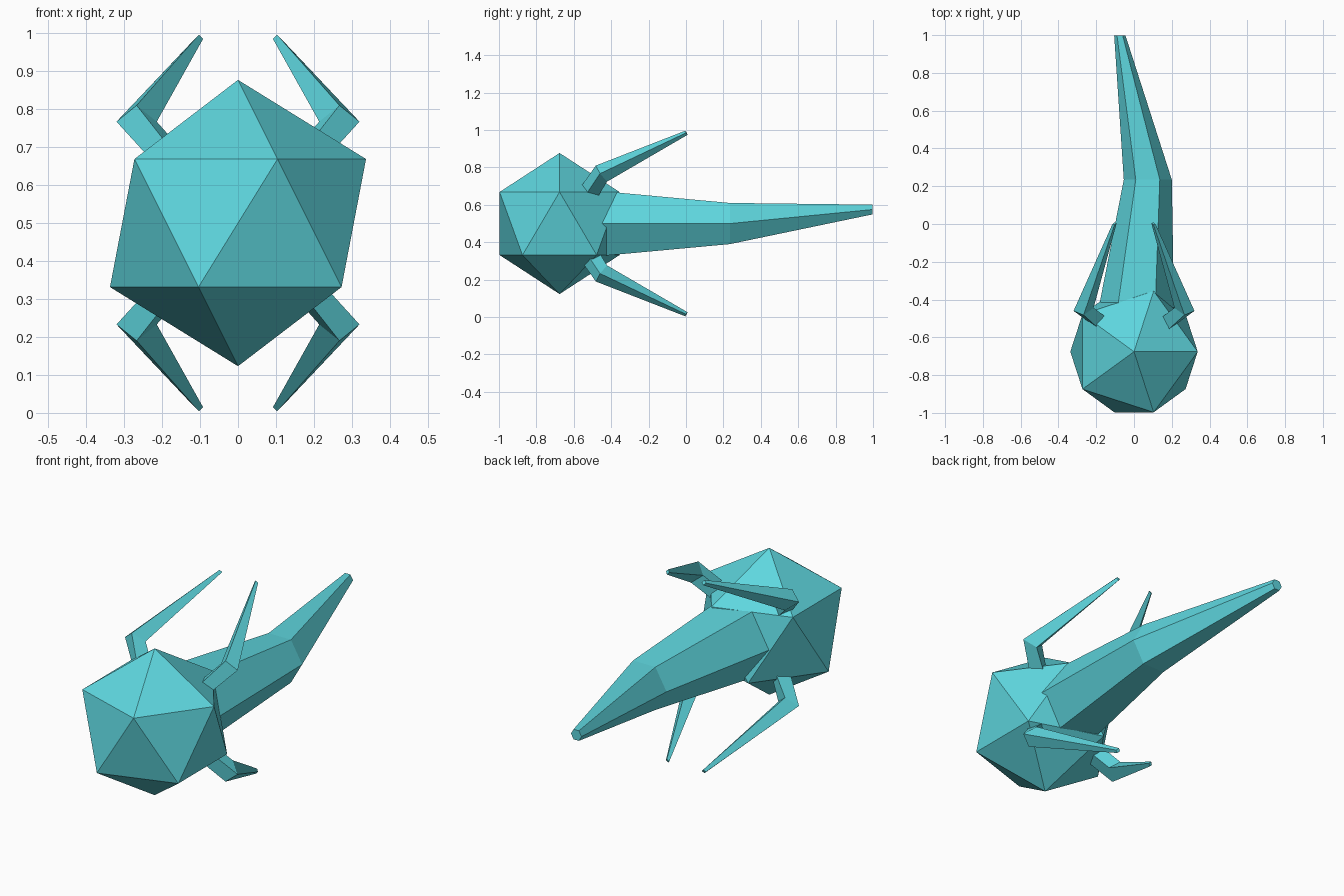
import bpy, bmesh, math
from mathutils import Vector

cube = bpy.data.objects.get("Cube")
if cube:
    bpy.data.objects.remove(cube, do_unlink=True)

# Single flat colour
teal = bpy.data.materials.new("turquoise")
teal.use_nodes = True
colour = (0.112, 0.672, 0.730, 1)
teal.diffuse_color = colour
bsdf = teal.node_tree.nodes["Principled BSDF"]
bsdf.inputs["Base Color"].default_value = colour
bsdf.inputs["Roughness"].default_value = 0.8


def finish(name, bm):
    bmesh.ops.recalc_face_normals(bm, faces=bm.faces)
    mesh = bpy.data.meshes.new(name)
    bm.to_mesh(mesh)
    bm.free()
    mesh.materials.append(teal)
    obj = bpy.data.objects.new(name, mesh)
    bpy.context.collection.objects.link(obj)
    return obj


def loft(name, sides, rings, mirror=(1, 1)):
    """Capped tube through rings of (centre, axis u, axis v); mirror flips x and z about the body."""
    bm = bmesh.new()
    loops = []
    for centre, u, v in rings:
        loop = []
        for i in range(sides):
            a = 2 * math.pi * i / sides
            p = Vector(centre) + Vector(u) * math.cos(a) + Vector(v) * math.sin(a)
            p.x *= mirror[0]
            p.z = 0.5 + (p.z - 0.5) * mirror[1]
            loop.append(bm.verts.new(p))
        loops.append(loop)
    for a, b in zip(loops, loops[1:]):
        for i in range(sides):
            j = (i + 1) % sides
            bm.faces.new((a[i], a[j], b[j], b[i]))
    bm.faces.new(loops[0])
    bm.faces.new(loops[-1])
    return finish(name, bm)


# Twenty-sided body
bm = bmesh.new()
bmesh.ops.create_icosphere(bm, subdivisions=1, radius=0.377)
bmesh.ops.translate(bm, verts=bm.verts, vec=(0, -0.676, 0.5))
finish("body", bm)

# Six-sided bent tail, narrowing to the back
tail = [((0.012, -0.45, 0.5), 0.2),
        ((0.073, 0.235, 0.5), 0.127),
        ((-0.075, 0.998, 0.575), 0.03)]
loft("tail", 6, [(c, (r, 0, 0), (0, 0, r)) for c, r in tail])

# Four bent spikes: shoulder, elbow, tip
spike = [((0.175, -0.52, 0.665), (0.052, -0.008, 0), (0, -0.045, 0.028)),
         ((0.267, -0.452, 0.767), (0.053, -0.008, 0), (0, -0.030, 0.043)),
         ((0.103, 0.002, 0.985), (0.011, -0.002, 0), (0, -0.006, 0.011))]
for sx, side in ((1, "left"), (-1, "right")):
    for sz, level in ((1, "upper"), (-1, "lower")):
        loft(f"{level}_{side}_spike", 4, spike, (sx, sz))
